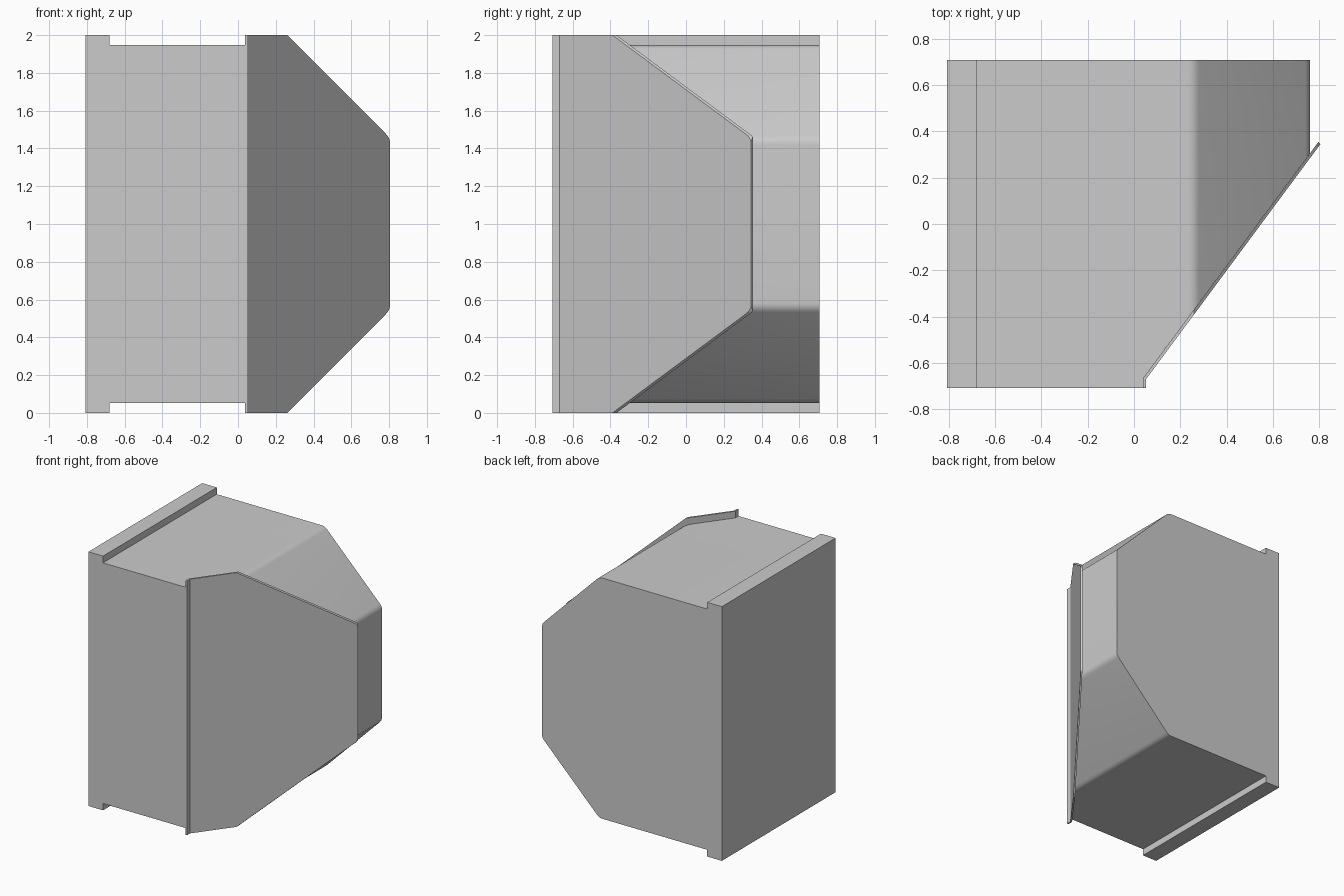
import bpy, bmesh, math
from mathutils import Vector

if "Cube" in bpy.data.objects:
    bpy.data.objects.remove(bpy.data.objects["Cube"])

D = 0.707   # half depth


def rounded(points, radius=0.07, steps=5):
    """Points are (x, z) or (x, z, True) for a rounded corner."""
    out = []
    n = len(points)
    for i, p in enumerate(points):
        c = Vector(p[:2])
        if len(p) == 2:
            out.append(c)
            continue
        a = (Vector(points[i - 1][:2]) - c).normalized()
        b = (Vector(points[(i + 1) % n][:2]) - c).normalized()
        t = radius / math.tan(a.angle(b) / 2)
        for k in range(steps + 1):
            u = k / steps
            out.append(c + a * t * (1 - u) ** 2 + b * t * u ** 2)
    return out


def prism(name, points, axis, lo, hi):
    """Extrude a polygon along y (points are x, z) or z (points are x, y)."""
    bm = bmesh.new()
    place = (lambda p: (p[0], lo, p[1])) if axis == 'y' else (lambda p: (p[0], p[1], lo))
    face = bm.faces.new([bm.verts.new(place(p)) for p in points])
    new = bmesh.ops.extrude_face_region(bm, geom=[face])['geom']
    shift = (0, hi - lo, 0) if axis == 'y' else (0, 0, hi - lo)
    bmesh.ops.translate(bm, verts=[v for v in new if isinstance(v, bmesh.types.BMVert)], vec=shift)
    bmesh.ops.recalc_face_normals(bm, faces=bm.faces)
    mesh = bpy.data.meshes.new(name)
    bm.to_mesh(mesh)
    bm.free()
    obj = bpy.data.objects.new(name, mesh)
    bpy.context.collection.objects.link(obj)
    return obj


def crossed(name, upper, plan):
    """Solid with a mirrored front outline and a given plan outline."""
    lower = [(p[0], 2 - p[1], *p[2:]) for p in reversed(upper)]
    obj = prism(name, rounded(upper + lower), 'y', -1, 1)
    cutter = prism(name + "_cutter", plan, 'z', -0.5, 2.5)
    mod = obj.modifiers.new("plan", 'BOOLEAN')
    mod.operation, mod.solver, mod.object = 'INTERSECT', 'EXACT', cutter
    bpy.ops.object.select_all(action='DESELECT')
    bpy.context.view_layer.objects.active = obj
    obj.select_set(True)
    bpy.ops.object.modifier_apply(modifier=mod.name)
    bpy.data.objects.remove(cutter)
    bpy.ops.object.shade_smooth_by_angle(angle=math.radians(20))
    return obj


# Main housing with the raised flange along its left edge
crossed("housing",
        [(-0.807, 2), (-0.68, 2), (-0.68, 1.947), (0.26, 1.947, True), (0.759, 1.447, True)],
        [(-0.9, -D), (0.038, -D), (0.038, -0.667), (0.759, 0.3045), (0.759 + 0.1, 0.3045), (0.859, D), (-0.9, D)])

# Thin slanted face plate with a short front lip
crossed("face_plate",
        [(-0.1, 2), (0.26, 2), (0.805, 1.455, True)],
        [(0.038, -D), (0.052, -D), (0.052, -0.67), (0.805, 0.345), (0.796, 0.354), (0.038, -0.667)])
